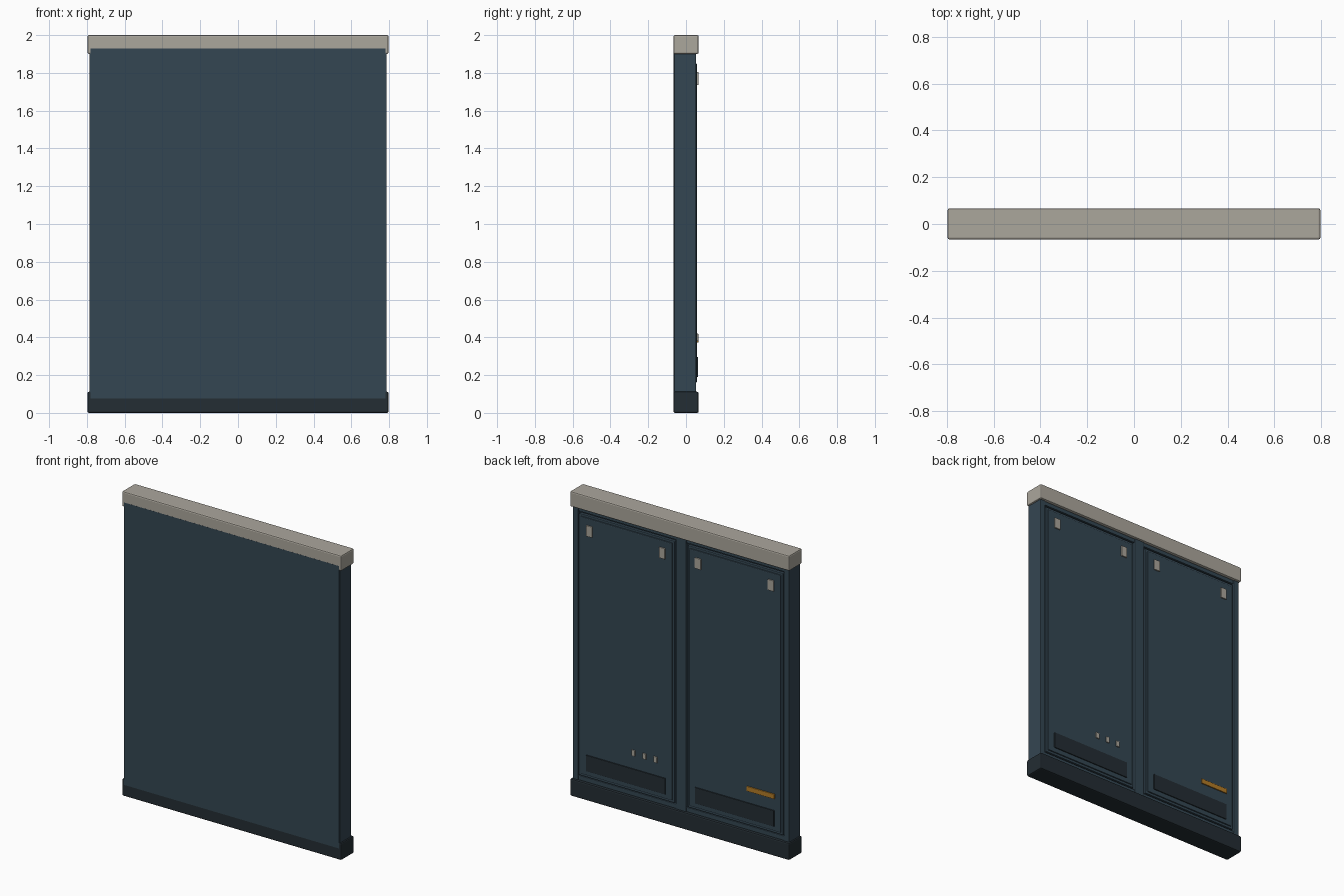
import bpy

if "Cube" in bpy.data.objects:
    bpy.data.objects.remove(bpy.data.objects["Cube"])


def material(name, rgb):
    m = bpy.data.materials.new(name)
    m.diffuse_color = (*rgb, 1)
    m.use_nodes = True
    m.node_tree.nodes["Principled BSDF"].inputs["Base Color"].default_value = m.diffuse_color
    return m


BLUE = material("slate_blue", (0.034, 0.061, 0.084))
DARK = material("charcoal", (0.017, 0.026, 0.033))
GREY = material("warm_grey", (0.41, 0.385, 0.335))
ORANGE = material("amber", (0.45, 0.2, 0.02))


def box(name, x, y, z, mat, bevel=0.0):
    """Box from (min, max) ranges with an optional chamfer."""
    size = [b - a for a, b in (x, y, z)]
    bpy.ops.mesh.primitive_cube_add(size=1, location=[(a + b) / 2 for a, b in (x, y, z)])
    ob = bpy.context.object
    ob.name = name
    ob.scale = size
    bpy.ops.object.transform_apply(location=False, rotation=False, scale=True)
    ob.data.materials.append(mat)
    if bevel:
        mod = ob.modifiers.new("chamfer", 'BEVEL')
        mod.width = bevel
        mod.segments = 2
    return ob


def centred(name, x, z, w, h, y, mat, bevel=0.0):
    return box(name, (x - w / 2, x + w / 2), y, (z - h / 2, z + h / 2), mat, bevel)


# Main slab, front skin, top cap and base
box("core", (-0.787, 0.787), (-0.063, 0.034), (0.05, 1.95), BLUE, 0.004)
box("front_panel", (-0.78, 0.78), (-0.067, -0.05), (0.075, 1.93), BLUE)
box("top_cap", (-0.797, 0.797), (-0.0665, 0.067), (1.9, 2.0), GREY, 0.008)
box("base_plinth", (-0.797, 0.797), (-0.0665, 0.067), (0.0, 0.112), DARK, 0.008)

# Back frame
box("centre_post", (-0.037, 0.037), (0.02, 0.053), (0.1, 1.91), BLUE, 0.004)
box("top_rail", (-0.75, 0.75), (0.02, 0.048), (1.875, 1.91), BLUE, 0.004)
box("bottom_rail", (-0.75, 0.75), (0.02, 0.048), (0.1, 0.14), BLUE, 0.004)

for s, side in ((1, "left"), (-1, "right")):
    cx = 0.395 * s
    centred(f"{side}_post", 0.768 * s, 1.005, 0.038, 1.81, (0.02, 0.053), BLUE, 0.004)
    # Back panels with a stepped border
    centred(f"{side}_panel_border", cx, 1.005, 0.695, 1.72, (0.025, 0.051), BLUE, 0.004)
    centred(f"{side}_panel", cx, 1.005, 0.665, 1.69, (0.03, 0.058), BLUE, 0.005)
    centred(f"{side}_kick_plate", cx, 0.243, 0.575, 0.105, (0.05, 0.064), DARK, 0.002)
    # Upper clips
    for d in (-0.265, 0.265):
        centred(f"{side}_clip", cx + d, 1.77, 0.043, 0.07, (0.05, 0.066), GREY, 0.002)

# Small controls
for x in (0.34, 0.26, 0.18):
    centred("button", x, 0.4, 0.026, 0.038, (0.05, 0.065), GREY, 0.002)
centred("amber_bar", -0.586, 0.388, 0.2, 0.032, (0.05, 0.065), ORANGE, 0.002)
